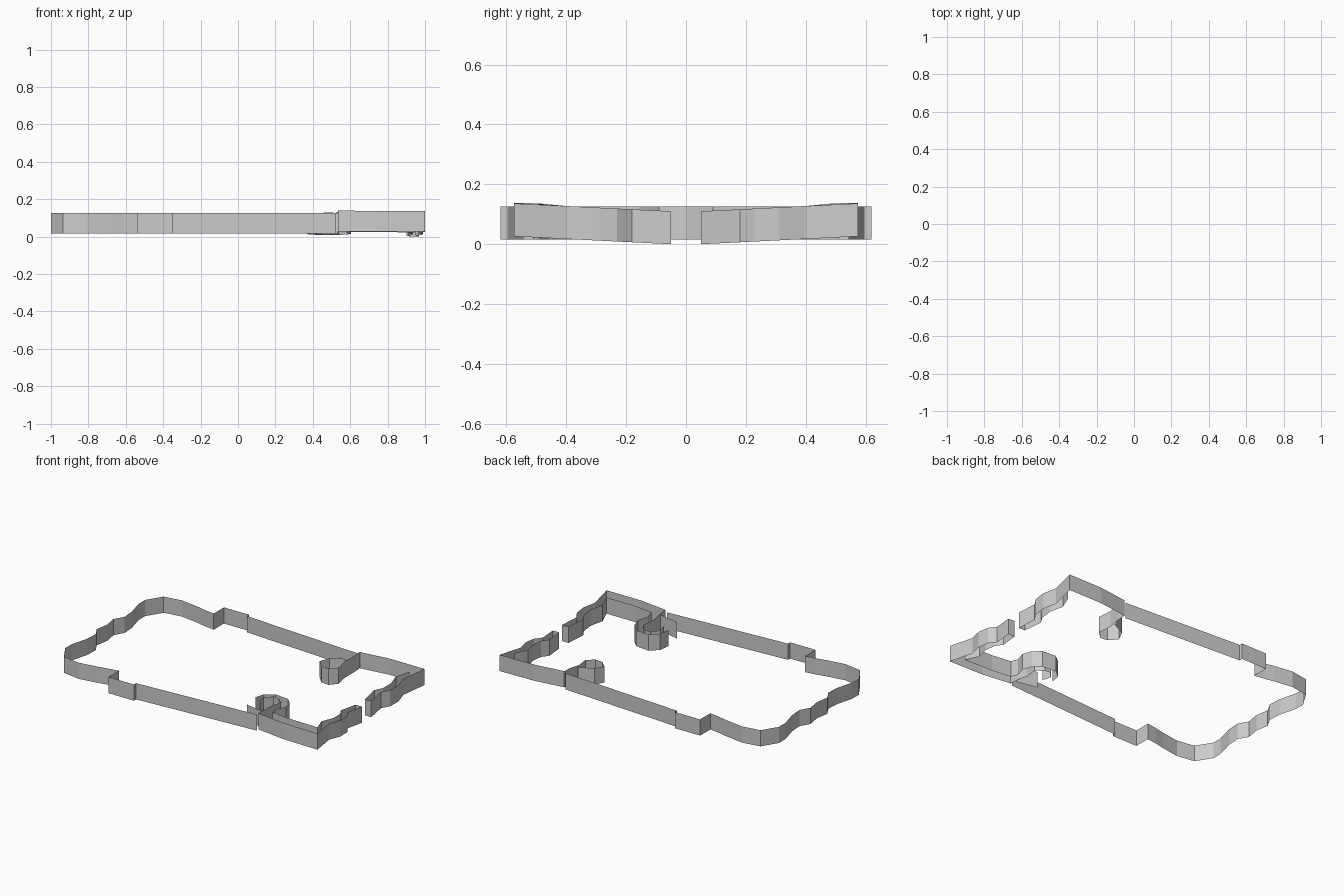
import bpy, bmesh

if "Cube" in bpy.data.objects:
    bpy.data.objects.remove(bpy.data.objects["Cube"])

H = 0.11  # wall height


def level(x, y):
    return 0.016


def sloped(x, y):
    # the gapped end rises from the middle towards its corners
    return max(0.0, 0.05 * (abs(y) - 0.05)) + 0.008 * (1 - x) * (abs(y) > 0.45)


def ribbon(name, pts, base):
    """Thin upright wall following a plan path."""
    bm = bmesh.new()
    cols = []
    for x, y in pts:
        z = base(x, y)
        cols.append((bm.verts.new((x, y, z)), bm.verts.new((x, y, z + H))))
    for a, b in zip(cols, cols[1:]):
        bm.faces.new((a[0], b[0], b[1], a[1]))
    me = bpy.data.meshes.new(name)
    bm.to_mesh(me)
    bm.free()
    ob = bpy.data.objects.new(name, me)
    bpy.context.collection.objects.link(ob)
    return ob


def flip(pts):
    return [(x, -y) for x, y in pts]


# Main rim: scalloped rounded end, raised shoulders and long sides
half = [(-1, .09), (-.963, .155), (-.968, .24), (-1, .36), (-1, .43), (-.935, .535),
        (-.81, .555), (-.68, .535), (-.61, .52), (-.54, .51), (-.54, .62),
        (-.35, .62), (-.35, .597), (.525, .543)]
ribbon("main_rim", flip(half)[::-1] + [(-.985, 0)] + half, level)

# Gapped end: wavy outer wall, end cap and wavy inner wall
corner = [(.535, .545), (.74, .572), (1, .575)]
wave_out = [(.965, .40), (.99, .31), (.983, .23), (.95, .18), (.967, .05)]
wave_in = [(.92, .05), (.90, .18), (.93, .23), (.935, .31), (.908, .40), (.945, .495)]
neck = [(.495, .265), (.54, .31), (.525, .40), (.535, .48)]

# Back half has a single wall with a curled hook
hook = [(.51, .43), (.42, .385), (.39, .32), (.44, .27)]
ribbon("back_end_wall", hook + neck + corner + wave_out + wave_in, sloped)

# Front half has an inner wall that follows the outer one into the hook
front_hook = [(.425, .37), (.41, .31), (.45, .26)]
inner = [(.73, .493), (.592, .475), (.58, .42), (.605, .35), (.585, .28), (.54, .235),
         (.44, .225), (.385, .27), (.37, .34)]
ribbon("front_end_wall",
       flip(front_hook + neck + corner + wave_out + wave_in + inner), sloped)

# Small tab behind the front long side
ribbon("front_tab", [(.39, -.46), (.535, -.49)], level)
